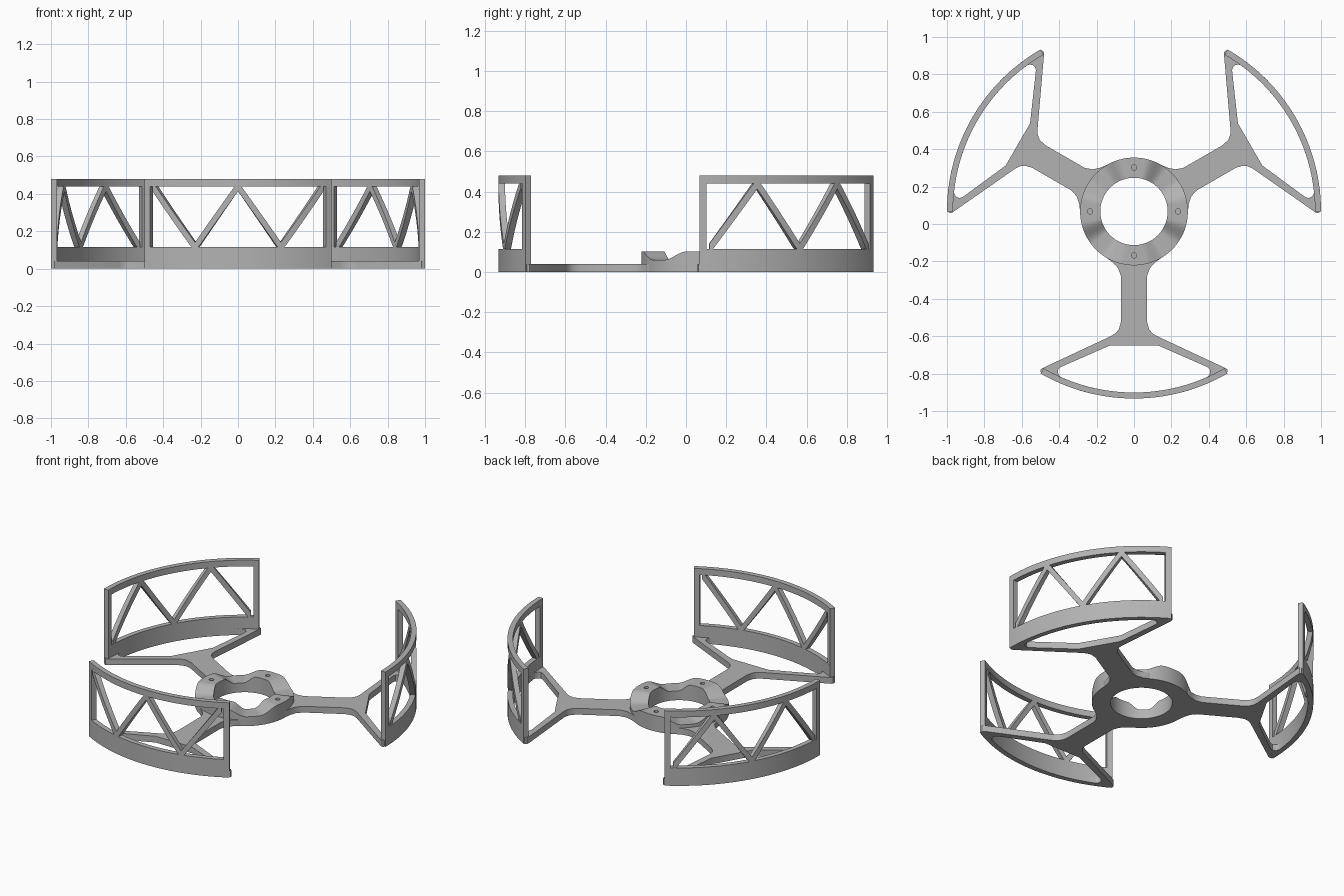
import bpy, bmesh, math
from math import radians, sin, cos

if "Cube" in bpy.data.objects:
    bpy.data.objects.remove(bpy.data.objects["Cube"])

CENTRE = (0, 0.067, 0)
R_OUT, R_IN = 1.0, 0.968
SPAN = 30              # half angle of each guard panel, degrees
SILL, RAIL, TOP = 0.115, 0.44, 0.48

grey = bpy.data.materials.new("plain grey")
grey.use_nodes = True
grey.diffuse_color = (0.45, 0.45, 0.45, 1)
grey.node_tree.nodes["Principled BSDF"].inputs["Base Color"].default_value = (0.45, 0.45, 0.45, 1)


def activate(ob):
    bpy.ops.object.select_all(action="DESELECT")
    ob.select_set(True)
    bpy.context.view_layer.objects.active = ob


def finish(name, bm, turn=0):
    """Turn a bmesh into a placed, smooth shaded object."""
    bmesh.ops.recalc_face_normals(bm, faces=bm.faces)
    mesh = bpy.data.meshes.new(name)
    bm.to_mesh(mesh)
    bm.free()
    ob = bpy.data.objects.new(name, mesh)
    bpy.context.collection.objects.link(ob)
    mesh.materials.append(grey)
    ob.location = CENTRE
    ob.rotation_euler.z = radians(turn)
    activate(ob)
    bpy.ops.object.shade_smooth_by_angle(angle=radians(30))
    return ob


def sweep(bm, stations, r_in, r_out, closed=False):
    """Sweep a four-sided section round the axis through (degrees, low, high)."""
    rings = []
    for deg, low, high in stations:
        c, s = cos(radians(deg)), sin(radians(deg))
        rings.append([bm.verts.new((r * c, r * s, z)) for r, z in
                      ((r_in, low), (r_out, low), (r_out, high), (r_in, high))])
    pairs = list(zip(rings, rings[1:]))
    if closed:
        pairs.append((rings[-1], rings[0]))
    else:
        bm.faces.new(rings[0])
        bm.faces.new(rings[-1])
    for a, b in pairs:
        for i in range(4):
            j = (i + 1) % 4
            bm.faces.new((a[i], a[j], b[j], b[i]))


def band(bm, a0, a1, low, high, steps):
    sweep(bm, [(a0 + (a1 - a0) * i / steps, low, high) for i in range(steps + 1)], R_IN, R_OUT)


def strut(bm, a0, a1, z0, z1, half=0.026, steps=10):
    """Diagonal bar that follows the curve, clipped inside the rails."""
    stations = []
    for i in range(steps + 1):
        t = i / steps
        z = z0 + (z1 - z0) * t
        stations.append((a0 + (a1 - a0) * t, max(z - half, SILL - 0.015),
                         min(z + half, RAIL + 0.015)))
    sweep(bm, stations, R_IN, R_OUT)


def guard(name, turn, peak_in_middle):
    """Curved panel: solid sill, top rail, end posts and zigzag bars."""
    bm = bmesh.new()
    band(bm, -SPAN, SPAN, 0, SILL, 32)
    band(bm, -SPAN, SPAN, RAIL, TOP, 32)
    mid, side = (RAIL, SILL) if peak_in_middle else (SILL, RAIL)
    for sign in (-1, 1):
        band(bm, sign * 28, sign * SPAN, SILL, RAIL, 2)
        strut(bm, 0, sign * 13.3, mid, side)
        strut(bm, sign * 13.3, sign * 27.2, side, mid)
    finish(name, bm, turn)


def arm(name, turn):
    """Flat spoke with a fan-shaped frame at its end."""
    half = [(0.20, 0.17), (0.245, 0.15), (0.275, 0.11), (0.305, 0.084), (0.345, 0.07),
            (0.59, 0.07), (0.628, 0.08), (0.65, 0.097), (0.665, 0.12), (0.838, 0.49),
            (0.846, 0.499), (0.858, 0.5)]
    arc = [(0.99 * cos(radians(a)), 0.99 * sin(radians(a))) for a in range(28, -29, -2)]
    outline = half + arc + [(x, -y) for x, y in reversed(half)]
    edge = [(0.717, 0.13), (0.823, 0.372), (0.832, 0.392), (0.845, 0.405),
            (0.863, 0.407), (0.877, 0.4)]
    inner = [(R_IN * cos(radians(a)), R_IN * sin(radians(a))) for a in range(24, -25, -2)]
    hole = edge + inner + [(x, -y) for x, y in reversed(edge)]
    curve = bpy.data.curves.new(name, "CURVE")
    curve.dimensions, curve.fill_mode, curve.extrude = "2D", "BOTH", 0.02
    for loop in (outline, hole):
        spline = curve.splines.new("POLY")
        spline.points.add(len(loop) - 1)
        spline.use_cyclic_u = True
        for p, (x, y) in zip(spline.points, loop):
            p.co = (x, y, 0, 1)
    curve.materials.append(grey)
    ob = bpy.data.objects.new(name, curve)
    bpy.context.collection.objects.link(ob)
    ob.location = (CENTRE[0], CENTRE[1], 0.02)
    ob.rotation_euler.z = radians(turn)
    activate(ob)
    bpy.ops.object.convert(target="MESH")
    bpy.ops.object.shade_smooth_by_angle(angle=radians(30))


def hub_height(deg):
    """Four flat bosses with smooth dips between them."""
    off = abs((deg + 45) % 90 - 45)
    t = min(max((off - 13) / 24, 0), 1)
    return 0.102 - 0.042 * t * t * (3 - 2 * t)


# Hub ring with four blind screw holes
bm = bmesh.new()
sweep(bm, [(a, 0, hub_height(a)) for a in range(0, 360, 3)], 0.18, 0.288, closed=True)
hub = finish("hub", bm)
for i in range(4):
    a = radians(90 * i)
    bpy.ops.mesh.primitive_cylinder_add(
        vertices=20, radius=0.014, depth=0.1,
        location=(0.235 * cos(a), CENTRE[1] + 0.235 * sin(a), 0.09))
    cutter = bpy.context.object
    cutter.hide_render = True
    cut = hub.modifiers.new("screw hole", "BOOLEAN")
    cut.operation, cut.object, cut.solver = "DIFFERENCE", cutter, "EXACT"
    activate(hub)
    bpy.ops.object.modifier_apply(modifier=cut.name)
    bpy.data.objects.remove(cutter)

# Three spokes, each carrying a guard panel
for label, turn in (("front", -90), ("back_left", 30), ("back_right", 150)):
    arm(label + "_arm", turn)
    guard(label + "_guard", turn, label == "front")
